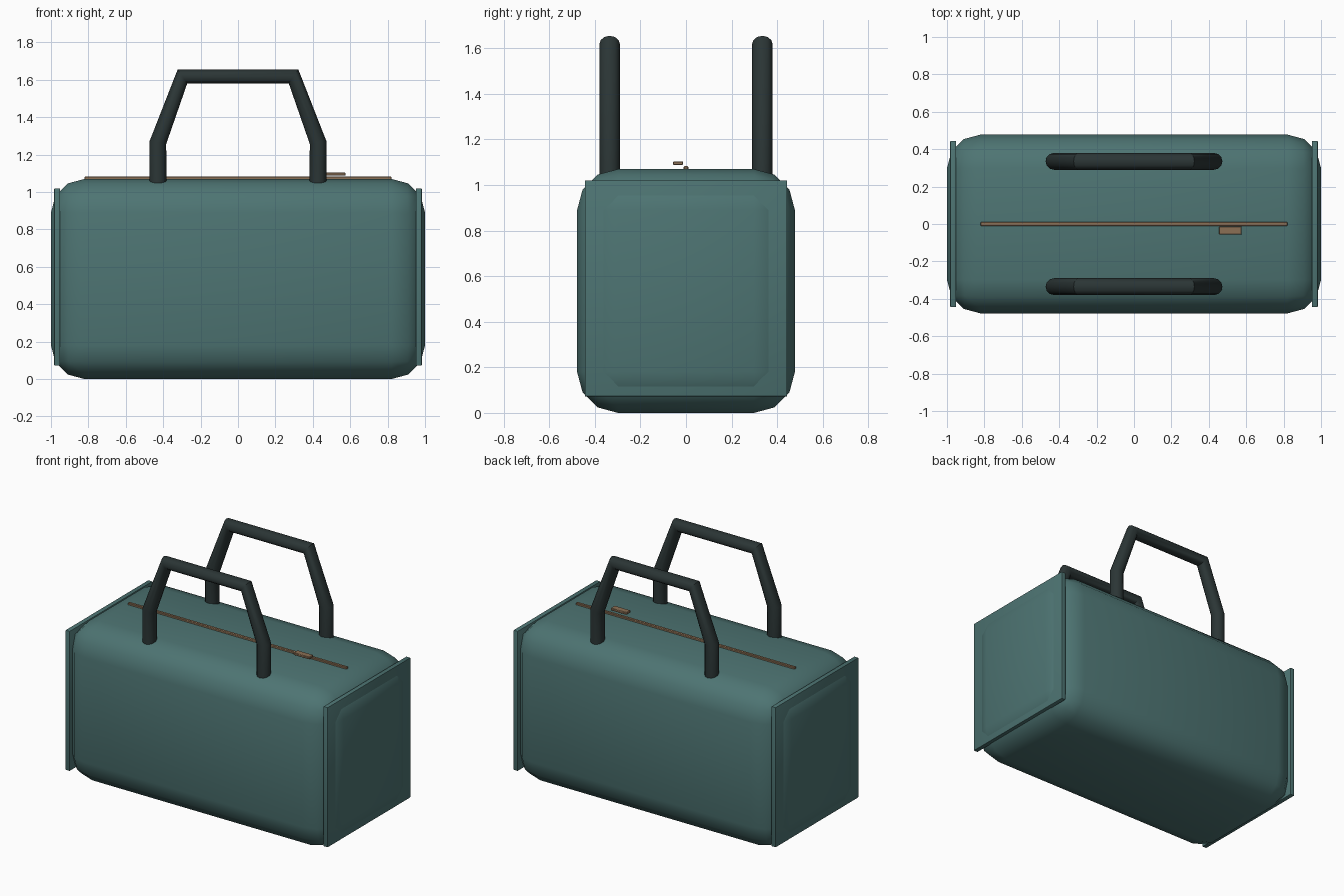
import bpy
import math

cube = bpy.data.objects.get("Cube")
if cube:
    bpy.data.objects.remove(cube, do_unlink=True)


def material(name, rgb):
    m = bpy.data.materials.new(name)
    m.use_nodes = True
    m.diffuse_color = (*rgb, 1)
    bsdf = next(n for n in m.node_tree.nodes if n.type == 'BSDF_PRINCIPLED')
    bsdf.inputs["Base Color"].default_value = (*rgb, 1)
    bsdf.inputs["Roughness"].default_value = 0.8
    return m


teal = material("teal fabric", (0.075, 0.175, 0.17))
charcoal = material("charcoal strap", (0.024, 0.036, 0.036))
bronze = material("bronze zip", (0.26, 0.16, 0.09))


def box(name, centre, size, mat, bevel, segments):
    bpy.ops.mesh.primitive_cube_add(size=1, location=centre)
    ob = bpy.context.object
    ob.name = name
    ob.scale = size
    bpy.ops.object.transform_apply(location=False, rotation=False, scale=True)
    ob.data.materials.append(mat)
    mod = ob.modifiers.new("rounded edges", 'BEVEL')
    mod.width = bevel
    mod.segments = segments
    bpy.ops.object.modifier_apply(modifier=mod.name)
    bpy.ops.object.shade_smooth_by_angle(angle=math.radians(40))
    return ob


def handle(name, y):
    # Strap centreline, mirrored in x
    half = [(0.428, 1.0), (0.428, 1.265), (0.297, 1.618)]
    path = [(-x, z) for x, z in half] + [(x, z) for x, z in reversed(half)]
    curve = bpy.data.curves.new(name, 'CURVE')
    curve.dimensions = '3D'
    curve.bevel_depth = 0.045
    curve.bevel_resolution = 4
    curve.use_fill_caps = True
    spline = curve.splines.new('POLY')
    spline.points.add(len(path) - 1)
    for point, (x, z) in zip(spline.points, path):
        point.co = (x, y, z, 1)
    ob = bpy.data.objects.new(name, curve)
    bpy.context.collection.objects.link(ob)
    bpy.ops.object.select_all(action='DESELECT')
    ob.select_set(True)
    bpy.context.view_layer.objects.active = ob
    bpy.ops.object.convert(target='MESH')
    ob = bpy.context.object
    ob.data.materials.clear()
    ob.data.materials.append(charcoal)
    bpy.ops.object.shade_smooth_by_angle(angle=math.radians(35))


# Soft rounded bag body
box("bag_body", (0, 0, 0.535), (2, 0.956, 1.07), teal, 0.18, 3)

# Flat end panels, with the body bulging slightly through them
for side, s in (("left", 1), ("right", -1)):
    box(side + "_end_panel", (s * 0.967, 0, 0.546), (0.032, 0.888, 0.948), teal, 0.004, 2)

# Zip and its pull tab
box("zip", (0, 0, 1.073), (1.64, 0.02, 0.02), bronze, 0.003, 1)
box("zip_pull", (0.515, -0.035, 1.096), (0.12, 0.044, 0.016), bronze, 0.003, 1)

# Carry handles
handle("front_handle", -0.335)
handle("back_handle", 0.335)
